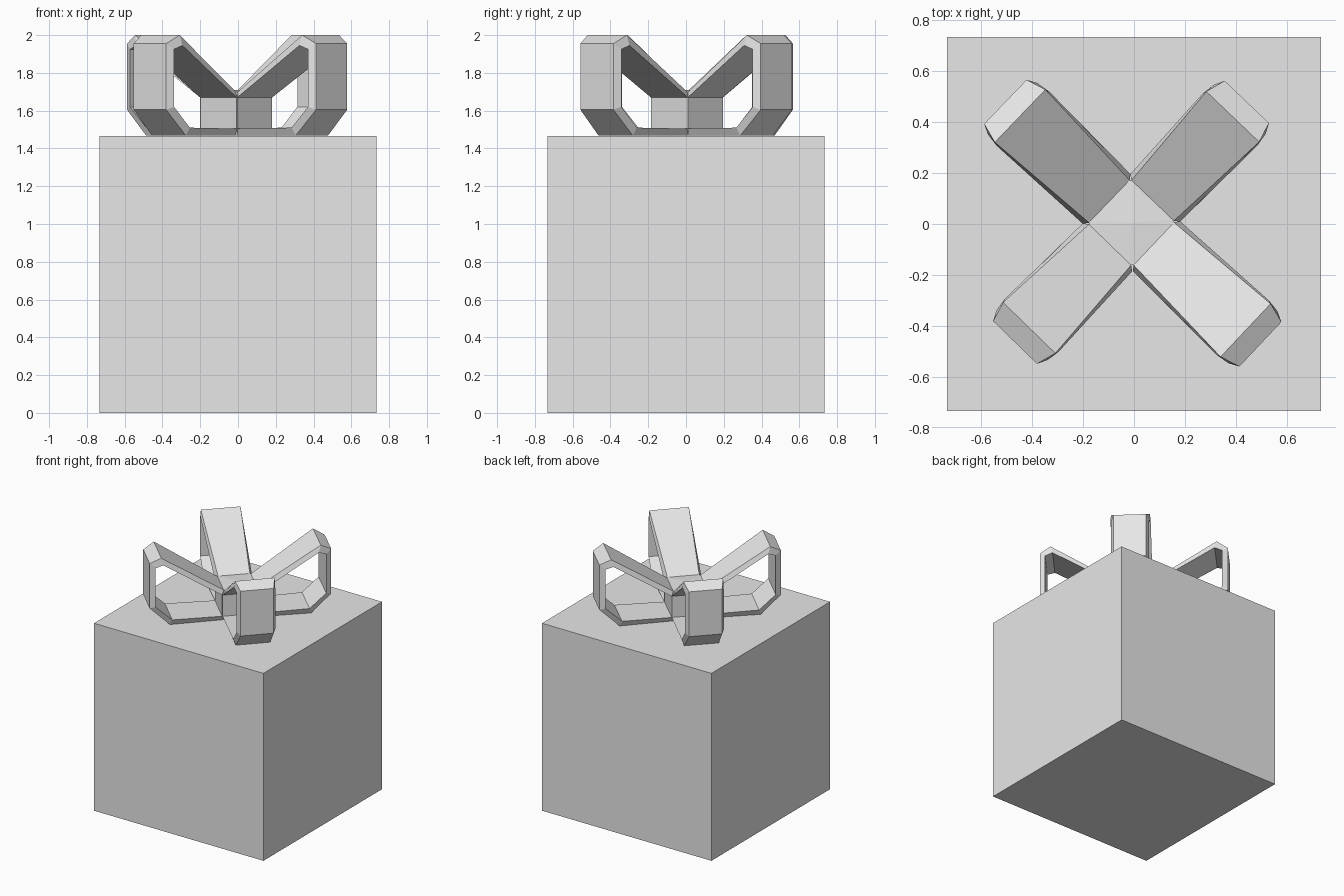
import bpy
import bmesh
from math import radians
from mathutils import Matrix, Vector

cube = bpy.data.objects.get("Cube")
if cube:
    bpy.data.objects.remove(cube, do_unlink=True)

grey = bpy.data.materials.new("light_grey")
grey.use_nodes = True
grey.diffuse_color = (0.8, 0.8, 0.8, 1)
grey.node_tree.nodes["Principled BSDF"].inputs["Base Color"].default_value = (0.8, 0.8, 0.8, 1)

BOX_TOP = 1.465
BOW_CENTRE = Vector((-0.01, 0.005, 0))


def finish(bm, name):
    bmesh.ops.recalc_face_normals(bm, faces=bm.faces)
    mesh = bpy.data.meshes.new(name)
    bm.to_mesh(mesh)
    bm.free()
    mesh.materials.append(grey)
    obj = bpy.data.objects.new(name, mesh)
    bpy.context.collection.objects.link(obj)
    return obj


# Gift box
bm = bmesh.new()
bmesh.ops.create_cube(bm, size=1)
bmesh.ops.scale(bm, vec=(1.465, 1.465, BOX_TOP), verts=bm.verts)
bmesh.ops.translate(bm, vec=(0, 0, BOX_TOP / 2), verts=bm.verts)
finish(bm, "gift_box")

# Loop outlines: radius, height, half width
OUTER = [(0.12, 1.70, 0.115), (0.575, 2.0, 0.143), (0.655, 1.955, 0.12),
         (0.655, 1.605, 0.12), (0.51, 1.468, 0.125), (0.12, 1.468, 0.115)]
INNER = [(0.135, 1.67, 0.135), (0.56, 1.945, 0.148), (0.615, 1.925, 0.14),
         (0.615, 1.62, 0.14), (0.495, 1.51, 0.14), (0.135, 1.505, 0.135)]


def bow_loop(name, angle, reach):
    """A closed ribbon ring standing in a radial plane."""
    bm = bmesh.new()
    turn = Matrix.Translation(BOW_CENTRE) @ Matrix.Rotation(radians(angle), 4, "Z")
    sections = []
    for outer, inner in zip(OUTER, INNER):
        ring = []
        for (r, z, w), side in ((outer, -1), (outer, 1), (inner, 1), (inner, -1)):
            r = r + (reach if r > 0.2 else 0)
            ring.append(bm.verts.new(turn @ Vector((r, side * w, z))))
        sections.append(ring)
    for i, a in enumerate(sections):
        b = sections[(i + 1) % len(sections)]
        for j in range(4):
            k = (j + 1) % 4
            bm.faces.new((a[j], a[k], b[k], b[j]))
    return finish(bm, name)


# Four bow loops, one toward each corner of the box
for name, angle, reach in (("back_left_loop", 46.3, 0), ("back_right_loop", 136.2, 0.03),
                           ("front_right_loop", 225.8, 0), ("front_left_loop", -43.3, 0.04)):
    bow_loop(name, angle, reach)

# Knot: square block with clipped corners and a slightly domed top
bm = bmesh.new()
bmesh.ops.create_cube(bm, size=1)
bmesh.ops.scale(bm, vec=(0.25, 0.25, 0.232), verts=bm.verts)
uprights = [e for e in bm.edges if abs(e.verts[0].co.z - e.verts[1].co.z) > 0.1]
bmesh.ops.bevel(bm, geom=uprights, offset=0.015, segments=1, affect="EDGES")
top = max(bm.faces, key=lambda f: f.calc_center_median().z)
tip = bmesh.ops.poke(bm, faces=[top])["verts"][0]
tip.co.z += 0.01
bmesh.ops.transform(bm, verts=bm.verts, matrix=Matrix.Translation(BOW_CENTRE + Vector((0, 0, 1.584)))
                    @ Matrix.Rotation(radians(46), 4, "Z"))
finish(bm, "bow_knot")
